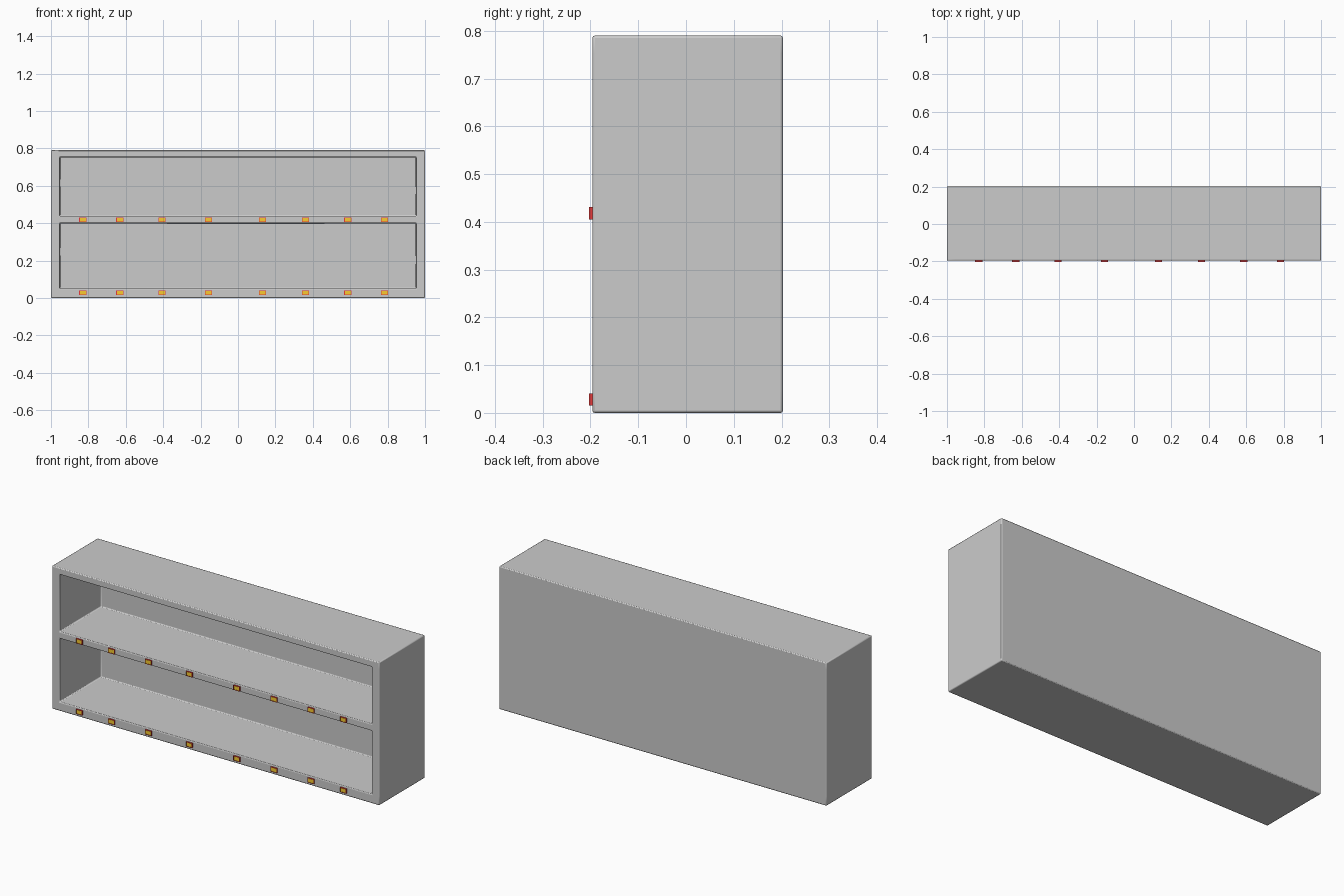
import bpy, bmesh
from mathutils import Vector

if "Cube" in bpy.data.objects:
    bpy.data.objects.remove(bpy.data.objects["Cube"])

FRONT, BACK, INNER_BACK = -0.196, 0.203, 0.166
XS = [-1.0, -0.953, 0.953, 1.0]
ZS = [0.0, 0.05, 0.40, 0.438, 0.753, 0.79]


def material(name, rgb):
    m = bpy.data.materials.new(name)
    m.diffuse_color = (*rgb, 1)
    m.use_nodes = True
    m.node_tree.nodes["Principled BSDF"].inputs["Base Color"].default_value = m.diffuse_color
    return m


def mesh_from(bm, name):
    bmesh.ops.recalc_face_normals(bm, faces=bm.faces)
    me = bpy.data.meshes.new(name)
    bm.to_mesh(me)
    bm.free()
    return me


def place(me, name, loc=(0, 0, 0)):
    ob = bpy.data.objects.new(name, me)
    ob.location = loc
    bpy.context.collection.objects.link(ob)
    return ob


def box_bm(w, d, h):
    bm = bmesh.new()
    bmesh.ops.create_cube(bm, size=1)
    bmesh.ops.scale(bm, vec=(w, d, h), verts=bm.verts)
    return bm


# Cabinet body: front grid, pulled back into a block, two bays pushed in
bm = bmesh.new()
grid = [[bm.verts.new((x, FRONT, z)) for z in ZS] for x in XS]
cells = {}
for i in range(3):
    for j in range(5):
        cells[i, j] = bm.faces.new((grid[i][j], grid[i + 1][j],
                                    grid[i + 1][j + 1], grid[i][j + 1]))
bays = [cells[1, 1], cells[1, 3]]
outline = [grid[i][0] for i in range(4)] + [grid[3][j] for j in range(1, 6)] \
    + [grid[i][5] for i in (2, 1, 0)] + [grid[0][j] for j in (4, 3, 2, 1)]
rear = [bm.verts.new((v.co.x, BACK, v.co.z)) for v in outline]
n = len(outline)
for k in range(n):
    bm.faces.new((outline[k], rear[k], rear[(k + 1) % n], outline[(k + 1) % n]))
bm.faces.new(rear)
for f in bmesh.ops.extrude_discrete_faces(bm, faces=bays)["faces"]:
    for v in f.verts:
        v.co.y = INNER_BACK
bmesh.ops.remove_doubles(bm, verts=bm.verts, dist=1e-5)
body = place(mesh_from(bm, "cabinet_body"), "cabinet_body")
bev = body.modifiers.new("soft_edges", "BEVEL")
bev.width, bev.segments, bev.limit_method = 0.005, 2, "ANGLE"

# Price tag holder: red box with a recessed front
red = material("tag_red", (0.8, 0.04, 0.04))
yellow = material("tag_yellow", (0.95, 0.6, 0.03))
TW, TD, TH = 0.038, 0.009, 0.026
bm = box_bm(TW, TD, TH)
front = min(bm.faces, key=lambda f: f.calc_center_median().y)
bmesh.ops.inset_individual(bm, faces=[front], thickness=0.003)
inner = bmesh.ops.extrude_discrete_faces(bm, faces=[front])["faces"][0]
bmesh.ops.translate(bm, vec=(0, 0.003, 0), verts=inner.verts)
holder = mesh_from(bm, "tag_holder")
holder.materials.append(red)

# Yellow label seated in the holder
label = mesh_from(box_bm(TW - 0.006, 0.004, TH - 0.006), "tag_label")
label.materials.append(yellow)

# Tags along both shelf edges
for row, z in enumerate((0.028, 0.418)):
    for k, x in enumerate((-0.83, -0.632, -0.407, -0.158, 0.132, 0.36, 0.587, 0.783)):
        c = Vector((x, -0.1985, z))
        place(holder, f"tag_holder_{row}_{k}", c)
        place(label, f"tag_label_{row}_{k}", c + Vector((0, -0.002, 0)))

# Smooth shading on the bevelled body only
bpy.context.view_layer.objects.active = body
body.select_set(True)
bpy.ops.object.shade_smooth_by_angle()
